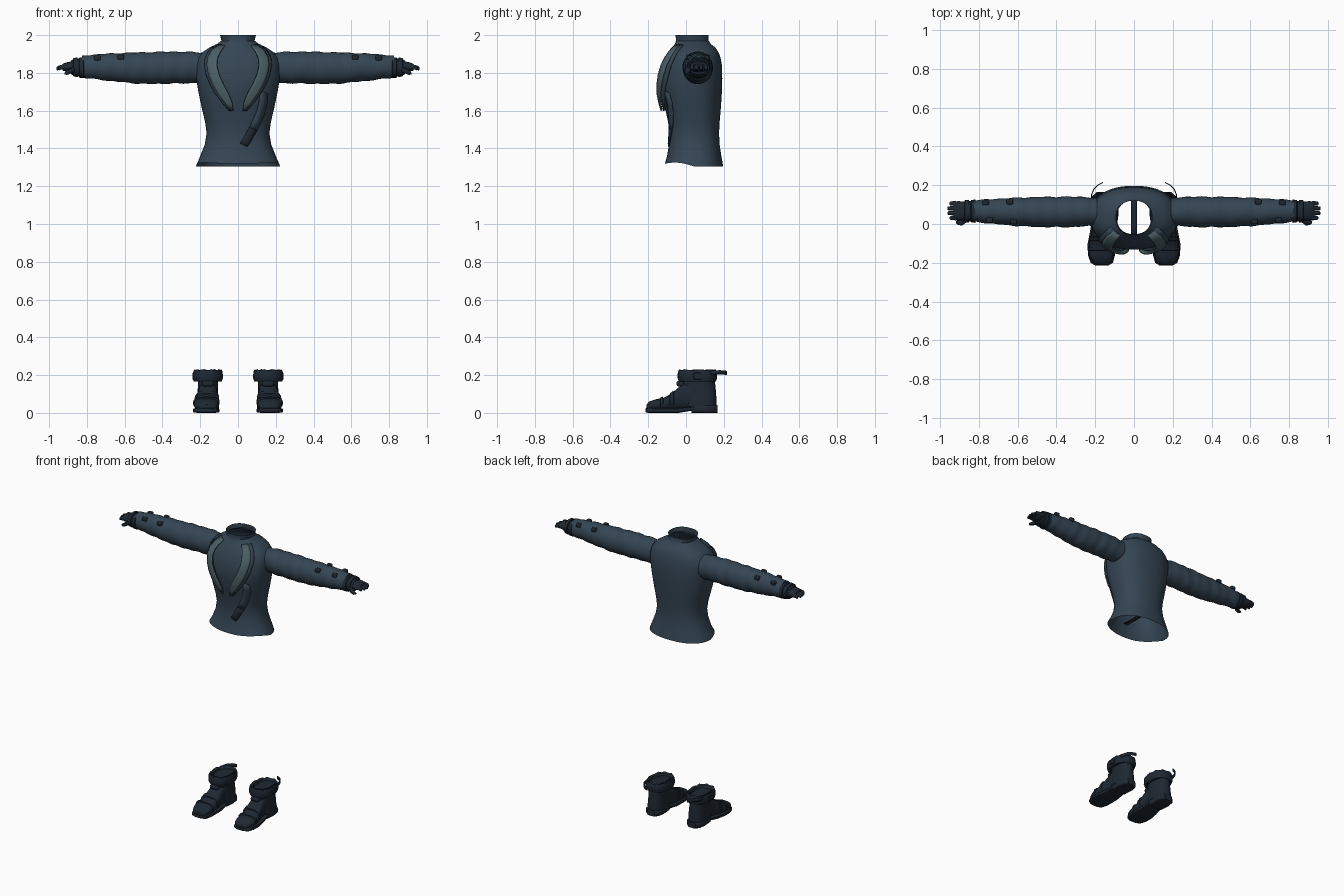
import bpy, math
from mathutils import Vector
from math import sin, cos, pi


def mat(name, c):
    m = bpy.data.materials.new(name)
    m.diffuse_color = (*c, 1)
    return m


CLOTH = mat("cloth", (0.035, 0.06, 0.088))
DARK = mat("dark_leather", (0.013, 0.021, 0.032))
TRIM = mat("trim", (0.07, 0.115, 0.13))


def finish(name, verts, faces, m, mirror=False, thick=0, angle=40):
    me = bpy.data.meshes.new(name)
    me.from_pydata([tuple(v) for v in verts], [], faces)
    ob = bpy.data.objects.new(name, me)
    bpy.context.collection.objects.link(ob)
    me.materials.append(m)
    bpy.ops.object.select_all(action='DESELECT')
    ob.select_set(True)
    bpy.context.view_layer.objects.active = ob
    bpy.ops.object.mode_set(mode='EDIT')
    bpy.ops.mesh.select_all(action='SELECT')
    bpy.ops.mesh.normals_make_consistent(inside=False)
    bpy.ops.object.mode_set(mode='OBJECT')
    bpy.ops.object.shade_smooth_by_angle(angle=math.radians(angle))
    if thick:
        s = ob.modifiers.new("thickness", 'SOLIDIFY')
        s.thickness, s.offset = thick, 0
    if mirror:
        ob.modifiers.new("mirror", 'MIRROR').use_clip = False
    return ob


def loft(name, rings, m, caps=True, **kw):
    n = len(rings[0])
    verts = [p for r in rings for p in r]
    faces = [(i*n+j, i*n+(j+1) % n, (i+1)*n+(j+1) % n, (i+1)*n+j)
             for i in range(len(rings)-1) for j in range(n)]
    if caps:
        faces += [tuple(range(n)), tuple(range(len(verts)-n, len(verts)))]
    return finish(name, verts, faces, m, **kw)


def sheet(name, rows, m, **kw):
    n = len(rows[0])
    faces = [(i*n+j, i*n+j+1, (i+1)*n+j+1, (i+1)*n+j)
             for i in range(len(rows)-1) for j in range(n-1)]
    return finish(name, [p for r in rows for p in r], faces, m, **kw)


def oval(a, b, n, e=2.0):
    out = []
    for k in range(n):
        c, s = cos(2*pi*k/n), sin(2*pi*k/n)
        out.append((a*math.copysign(abs(c)**(2/e), c), b*math.copysign(abs(s)**(2/e), s)))
    return out


def interp(table, t):
    for a, b in zip(table, table[1:]):
        if t <= b[0]:
            break
    f = min(1, max(0, (t-a[0])/(b[0]-a[0])))
    return [p+(q-p)*f for p, q in zip(a[1:], b[1:])]


# Torso shell: z, half width, front y, back y
TORSO = [(1.305, .222, -.112, .197), (1.36, .2, -.1, .187), (1.42, .176, -.09, .178),
         (1.48, .166, -.088, .175), (1.54, .174, -.095, .178), (1.62, .193, -.112, .185),
         (1.7, .21, -.128, .19), (1.77, .221, -.132, .192), (1.84, .223, -.12, .19),
         (1.88, .211, -.105, .183), (1.91, .188, -.088, .172), (1.935, .15, -.072, .155),
         (1.952, .112, -.06, .132), (1.97, .088, -.052, .12), (2.0, .095, -.056, .12)]
E = 2.3
rings = []
for z, w, f, b in TORSO:
    r = []
    for x, y in oval(w, (b-f)/2, 48, E):
        front = max(0, -y/((b-f)/2))
        lift = .02*sin(pi*min(1, front)*.75) if z < 1.31 else 0
        r.append((x, (f+b)/2+y, z+lift))
    rings.append(r)
loft("jacket_torso", rings, CLOTH, caps=False)


def chest(x, z, off):
    w, f, b = interp(TORSO, z)
    u = min(.97, abs(x)/w)
    return Vector((x, (f+b)/2-(b-f)/2*(1-u**E)**(1/E)-off, z))


# Lapels: z, inner x, outer x, offset from chest
LAPEL = [(1.6, .025, .035, .022), (1.64, .03, .068, .026), (1.69, .05, .107, .028),
         (1.74, .077, .135, .028), (1.79, .1, .155, .028), (1.84, .112, .164, .025),
         (1.88, .108, .16, .02), (1.915, .092, .14, .014), (1.945, .07, .105, .006)]
sheet("lapel", [[chest(a+(b-a)*k/4, z, o) for k in range(5)] for z, a, b, o in LAPEL],
      TRIM, mirror=True, thick=.01)
sheet("lapel_underlay", [[chest(a+(b-a)*k/4+.012, z, o*.4) for k in range(5)] for z, a, b, o in LAPEL],
      CLOTH, mirror=True, thick=.012)


# Diagonal chest strap
def strap(name, pts, m):
    rows = []
    for x, z in pts:
        rows.append([chest(x+.02*k, z-.009*k, .004) for k in (-1, 0, 1)])
    sheet(name, rows, m, thick=.006)


strap("strap_upper", [(.135, 1.7), (.134, 1.65), (.12, 1.59), (.098, 1.54), (.078, 1.5)], CLOTH)
strap("strap_lower", [(.08, 1.505), (.062, 1.47), (.045, 1.44), (.03, 1.418)], DARK)
sheet("inner_strap", [[(-.015, y, 1.405), (.015, y, 1.405)] for y in (-.085, 0, .09, .17)],
      DARK, thick=.006)

# Sleeves with soft folds: x, centre y, centre z, radius y, radius z
SLEEVE = [(.19, .062, 1.828, .07, .08), (.25, .064, 1.828, .076, .083), (.35, .062, 1.828, .079, .085),
          (.5, .062, 1.825, .077, .084), (.62, .063, 1.828, .072, .077), (.74, .065, 1.832, .063, .067),
          (.825, .067, 1.832, .055, .058)]
rings = []
for i in range(46):
    x = .19+.635*i/45
    cy, cz, a, b = interp(SLEEVE, x)
    r = []
    for k, (u, v) in enumerate(oval(a, b, 28)):
        t = 2*pi*k/28
        g = 1+.022*sin(x*75+1.5*sin(t))+.015*sin(x*43+2*t)
        r.append((x, cy+u*g, cz+v*g))
    rings.append(r)
loft("sleeve", rings, CLOTH, mirror=True)


def tube_x(name, prof, m, n=20, **kw):
    loft(name, [[(x, cy+u, cz+v) for u, v in oval(a, b, n, 2.3)] for x, cy, cz, a, b in prof],
         m, mirror=True, **kw)


# Glove cuff, palm, fingers, thumb
tube_x("glove_cuff", [(.815, .067, 1.83, .05, .05), (.817, .066, 1.828, .06, .055), (.838, .066, 1.828, .058, .054),
                      (.842, .066, 1.828, .053, .048), (.868, .065, 1.828, .052, .044), (.885, .067, 1.83, .05, .036)], DARK)
tube_x("wrist_strap", [(.85, .066, 1.83, .05, .045), (.851, .066, 1.83, .058, .052),
                       (.872, .066, 1.83, .058, .048), (.873, .066, 1.83, .05, .04)], DARK)
tube_x("palm", [(.87, .067, 1.832, .046, .03), (.9, .068, 1.832, .05, .026), (.925, .068, 1.83, .048, .02),
                (.93, .068, 1.83, .044, .016)], DARK)
for k, ln in enumerate((.95, .96, .962, .952)):
    y = .031+.025*k
    tube_x("finger_%d" % k, [(.918, y, 1.832, .012, .014), (.94, y, 1.829, .011, .013),
                             (ln-.004, y, 1.824, .01, .011), (ln, y, 1.823, .006, .006)], DARK, n=10)
tube_x("thumb", [(.865, .022, 1.822, .014, .016), (.885, .009, 1.812, .016, .016),
                 (.905, .006, 1.801, .012, .012), (.918, .01, 1.797, .006, .006)], DARK, n=10)


def block(name, c, d, m, bevel=.003):
    x, y, z = (v/2 for v in d)
    v = [Vector((sx*x, sy*y, sz*z))+Vector(c) for sz in (-1, 1) for sx, sy in ((-1, -1), (1, -1), (1, 1), (-1, 1))]
    ob = finish(name, v, [(0, 3, 2, 1), (4, 5, 6, 7)]+[(i, (i+1) % 4, 4+(i+1) % 4, 4+i) for i in range(4)], m, mirror=True)
    b = ob.modifiers.new("bevel", 'BEVEL')
    b.width, b.segments = bevel, 2


# Small buckles on the forearms
for i, x in enumerate((.63, .755)):
    for j, s in enumerate((-1, 1)):
        cy, cz, a, b = interp(SLEEVE, x)
        block("forearm_buckle_%d%d" % (i, j), (x+.01*s, cy+s*a*.72, cz+b*.72), (.034, .026, .026), DARK, .006)


# Boots: sections along y (y, centre x, half width, bottom z, top z)
def sections(name, secs, e, n=20):
    loft(name, [[(cx+u, y, (z0+z1)/2+v) for u, v in oval(w, (z1-z0)/2, n, e)]
                for y, cx, w, z0, z1 in secs], DARK, mirror=True)


sections("boot_foot", [(-.208, .165, .034, .015, .045), (-.195, .165, .053, .012, .06), (-.16, .168, .064, .012, .072),
                       (-.12, .168, .066, .012, .08), (-.08, .165, .063, .012, .1), (-.045, .162, .057, .012, .13),
                       (-.01, .16, .052, .012, .16), (.04, .16, .05, .02, .17)], 2.6)
sections("boot_sole", [(-.215, .165, .032, .004, .024), (-.2, .166, .057, 0, .026), (-.16, .168, .07, 0, .026),
                       (-.1, .168, .071, 0, .026), (-.04, .163, .064, 0, .027), (.02, .16, .056, .01, .032),
                       (.06, .16, .056, .015, .035)], 5)
sections("boot_heel", [(.03, .16, .054, 0, .04), (.1, .16, .06, 0, .042), (.145, .16, .052, 0, .042),
                       (.166, .16, .03, 0, .042)], 6)
sections("toe_cap_seam", [(-.137, .168, .064, .02, .074), (-.135, .168, .07, .02, .083),
                          (-.122, .168, .07, .02, .086), (-.12, .168, .064, .02, .078)], 2.8)
sections("instep_band", [(-.088, .165, .06, .02, .09), (-.085, .165, .067, .02, .104),
                         (-.066, .164, .065, .02, .118), (-.063, .164, .055, .02, .1)], 2.8)


def upright(name, prof, wob=0, n=28, **kw):
    loft(name, [[(cx+u, cy+v, z+wob*sin(k*2.3)*(z > .2)) for k, (u, v) in enumerate(oval(a, b, n, 2.4))]
                for z, cx, cy, a, b in prof], DARK, mirror=True, **kw)


upright("boot_ankle", [(.035, .16, .075, .058, .088), (.08, .16, .075, .057, .086), (.13, .16, .07, .053, .087),
                       (.18, .16, .066, .053, .086), (.225, .16, .066, .057, .088), (.215, .16, .066, .05, .08),
                       (.13, .16, .068, .046, .078)], wob=.003)
upright("boot_cuff", [(.17, .16, .06, .06, .085), (.166, .16, .06, .074, .098), (.185, .16, .06, .08, .105),
                      (.212, .16, .06, .079, .104), (.228, .16, .06, .073, .099), (.212, .16, .062, .06, .088)], wob=.004)
sheet("boot_strap_tail", [[(x, y, z), (x, y, z+.022)] for x, y, z in
                          ((.222, .12, .2), (.219, .15, .202), (.208, .178, .204), (.187, .2, .203), (.16, .214, .2))],
      DARK, mirror=True, thick=.005)
block("boot_buckle", (.236, .06, .195), (.012, .04, .035), DARK)
block("boot_tongue", (.16, -.03, .155), (.06, .04, .03), DARK, .01)
